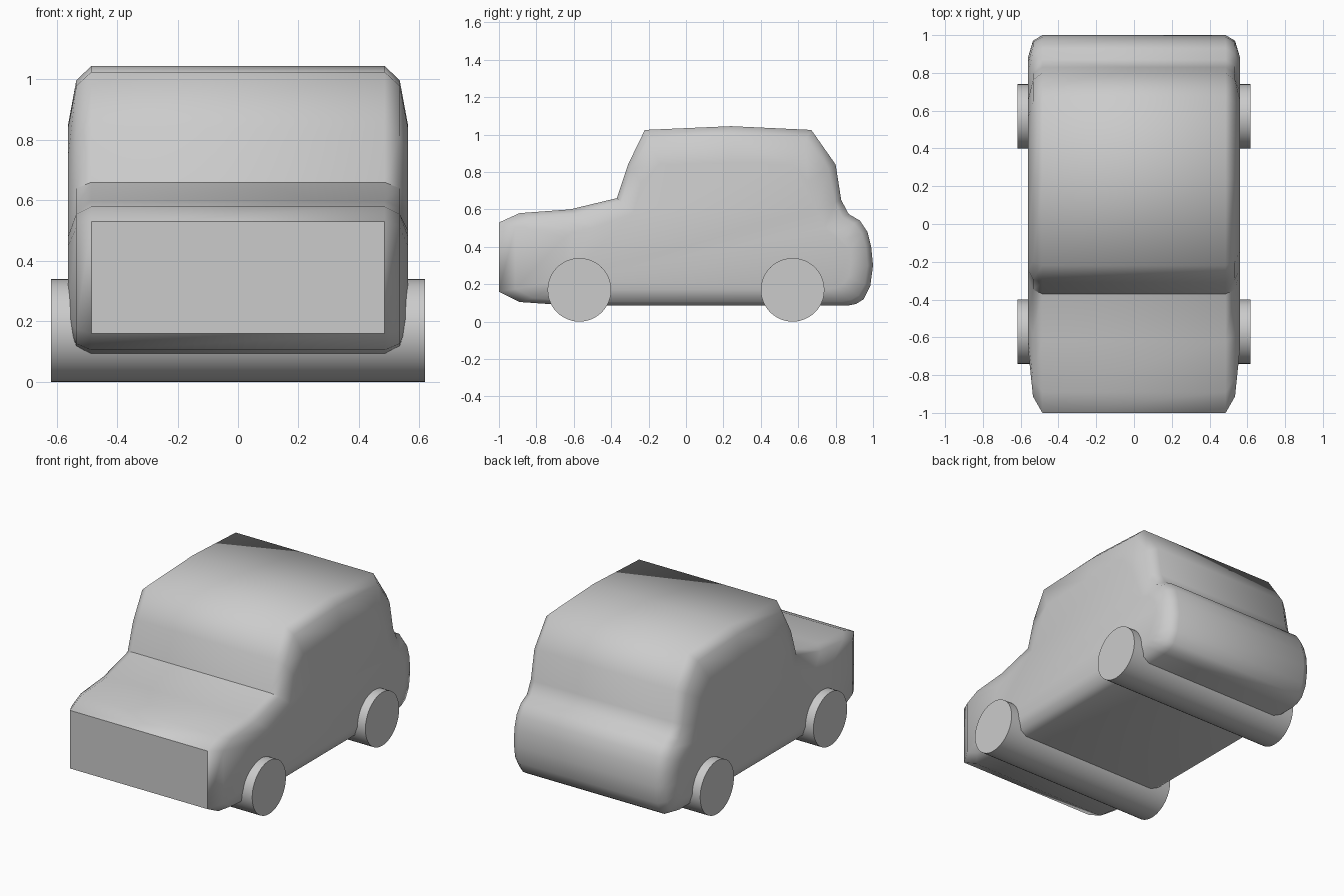
import bpy, bmesh, math

if "Cube" in bpy.data.objects:
    bpy.data.objects.remove(bpy.data.objects["Cube"])

# Side outline (y, z) paired with the smaller flat side panel (y, z)
PROFILE = [
    (-1.0, .16, -.65, .22), (-1.0, .53, -.65, .45), (-.89, .58, -.60, .48),
    (-.62, .60, -.50, .50), (-.37, .66, -.28, .58), (-.31, .84, -.24, .74),
    (-.22, 1.025, -.14, .84), (.24, 1.045, .24, .85), (.67, 1.025, .56, .84),
    (.80, .84, .65, .75), (.83, .65, .70, .60), (.87, .575, .74, .50),
    (.93, .54, .80, .48), (.97, .48, .85, .44), (.99, .40, .88, .38),
    (1.0, .30, .88, .30), (.985, .19, .87, .24), (.95, .12, .84, .20),
    (.91, .095, .80, .18), (.86, .085, .75, .17), (-.60, .085, -.50, .17),
    (-.89, .105, -.60, .19),
]
# Half-width and how far each ring shrinks towards the side panel
RINGS = [(-.562, 1), (-.535, .25), (-.485, 0), (.485, 0), (.535, .25), (.562, 1)]


def smooth(obj, degrees):
    bpy.ops.object.select_all(action='DESELECT')
    obj.select_set(True)
    bpy.context.view_layer.objects.active = obj
    bpy.ops.object.shade_smooth_by_angle(angle=math.radians(degrees))


# Car body: rings lofted across the width, closed by flat sides
bm = bmesh.new()
rings = [[bm.verts.new((x, y + (v - y) * t, z + (w - z) * t))
          for y, z, v, w in PROFILE] for x, t in RINGS]
n = len(PROFILE)
for a, b in zip(rings, rings[1:]):
    for i in range(n):
        j = (i + 1) % n
        bm.faces.new((a[i], a[j], b[j], b[i]))
bm.faces.new(rings[0])
bm.faces.new(rings[-1][::-1])
bmesh.ops.recalc_face_normals(bm, faces=bm.faces)
mesh = bpy.data.meshes.new("car_body")
bm.to_mesh(mesh)
bm.free()
body = bpy.data.objects.new("car_body", mesh)
bpy.context.collection.objects.link(body)
smooth(body, 50)

# Wheel pairs: full-width rollers
for name, y in (("front_wheels", -.57), ("rear_wheels", .57)):
    bpy.ops.mesh.primitive_cylinder_add(vertices=48, radius=.17, depth=1.236,
                                        location=(0, y, .17),
                                        rotation=(0, math.pi / 2, 0))
    wheels = bpy.context.object
    wheels.name = name
    smooth(wheels, 40)
